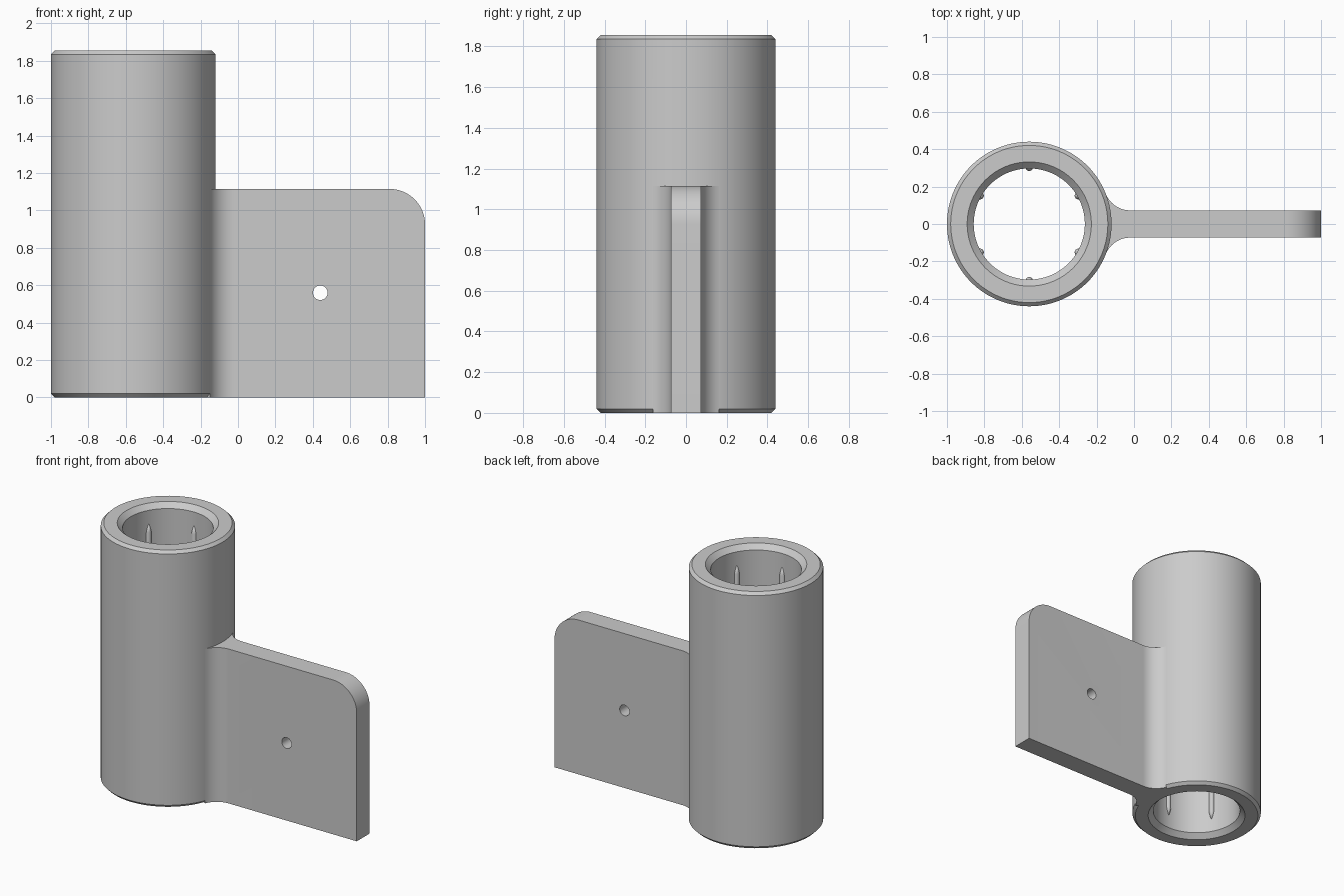
import bpy, bmesh
from math import sin, cos, pi, atan2, sqrt, radians
from mathutils import Vector

if "Cube" in bpy.data.objects:
    bpy.data.objects.remove(bpy.data.objects["Cube"], do_unlink=True)

AXIS_X, R_OUT, R_IN, HEIGHT = -0.56, 0.44, 0.297, 1.855
PLATE_TOP, HALF_THICK, FILLET, CORNER = 1.115, 0.073, 0.14, 0.19

grey = bpy.data.materials.new("plain grey")
grey.use_nodes = True
colour = (0.60, 0.60, 0.60, 1)
grey.diffuse_color = colour
grey.node_tree.nodes["Principled BSDF"].inputs["Base Color"].default_value = colour


def finish(name, bm):
    bmesh.ops.recalc_face_normals(bm, faces=bm.faces)
    mesh = bpy.data.meshes.new(name)
    bm.to_mesh(mesh)
    bm.free()
    mesh.materials.append(grey)
    obj = bpy.data.objects.new(name, mesh)
    bpy.context.collection.objects.link(obj)
    return obj


def lathe(name, profile, x, y, steps, closed):
    """Spin an (r, z) profile about a vertical axis through x, y."""
    bm = bmesh.new()
    verts = [bm.verts.new((x + r, y, z)) for r, z in profile]
    pairs = list(zip(verts, verts[1:]))
    if closed:
        pairs.append((verts[-1], verts[0]))
    edges = [bm.edges.new(p) for p in pairs]
    bmesh.ops.spin(bm, geom=verts + edges, cent=(x, y, 0), axis=(0, 0, 1),
                   angle=2 * pi, steps=steps, use_duplicate=False)
    bmesh.ops.remove_doubles(bm, verts=bm.verts, dist=1e-5)
    return finish(name, bm)


def prism(name, points, offset):
    """Extrude a flat outline along an offset vector."""
    bm = bmesh.new()
    face = bm.faces.new([bm.verts.new(p) for p in points])
    grown = bmesh.ops.extrude_face_region(bm, geom=[face])["geom"]
    moved = [g for g in grown if isinstance(g, bmesh.types.BMVert)]
    bmesh.ops.translate(bm, verts=moved, vec=Vector(offset))
    return finish(name, bm)


def combine(target, tool, operation):
    mod = target.modifiers.new("combine", "BOOLEAN")
    mod.operation, mod.object, mod.solver = operation, tool, "EXACT"
    bpy.context.view_layer.objects.active = target
    bpy.ops.object.modifier_apply(modifier=mod.name)
    bpy.data.objects.remove(tool, do_unlink=True)


def arc(cx, cy, r, start, end, n):
    return [(cx + r * cos(start + (end - start) * i / n),
             cy + r * sin(start + (end - start) * i / n)) for i in range(n + 1)]


# Tube with chamfered rims inside and out
c, k = 0.02, 0.035
tube = lathe("tube_bracket", [
    (R_OUT - c, 0), (R_OUT, c), (R_OUT, HEIGHT - c), (R_OUT - c, HEIGHT),
    (R_IN + k, HEIGHT), (R_IN, HEIGHT - k), (R_IN, k), (R_IN + k, 0)],
    AXIS_X, 0, 128, True)

# Mounting plate whose root flares tangentially into the tube
fy = HALF_THICK + FILLET
dx = sqrt((R_OUT + FILLET) ** 2 - fy ** 2)
flare = arc(AXIS_X + dx, fy, FILLET, pi + atan2(fy, dx), 1.5 * pi, 14)
upper = [(-0.19, 0.13)] + flare + [(1.1, HALF_THICK)]
outline = upper + [(x, -y) for x, y in reversed(upper)]
plate = prism("plate", [(x, y, 0) for x, y in outline], (0, 0, 1.3))

# Side outline of the plate, with its rounded top corner
side = [(-0.5, -0.1), (1, -0.1)]
side += arc(1 - CORNER, PLATE_TOP - CORNER, CORNER, 0, pi / 2, 20)
side += [(-0.5, PLATE_TOP)]
combine(plate, prism("side_outline", [(x, -0.5, z) for x, z in side], (0, 1, 0)),
        "INTERSECT")

# Screw hole through the plate
hole = arc(0.44, 0.56, 0.039, 0, 2 * pi, 32)[:-1]
combine(plate, prism("hole_cutter", [(x, -0.5, z) for x, z in hole], (0, 1, 0)),
        "DIFFERENCE")
combine(tube, plate, "UNION")

# Six slim pointed grip ribs inside the tube
parts = [tube]
for i in range(6):
    a = radians(30 + 60 * i)
    low, high, tip, r = 0.11, HEIGHT - 0.11, 0.08, 0.02
    parts.append(lathe("grip_rib_%d" % (i + 1), [
        (0, low), (r, low + tip), (r, high - tip), (0, high)],
        AXIS_X + 0.303 * cos(a), 0.303 * sin(a), 16, False))

bpy.ops.object.select_all(action="DESELECT")
for obj in parts:
    obj.select_set(True)
bpy.context.view_layer.objects.active = tube
bpy.ops.object.shade_smooth_by_angle(angle=radians(30))
